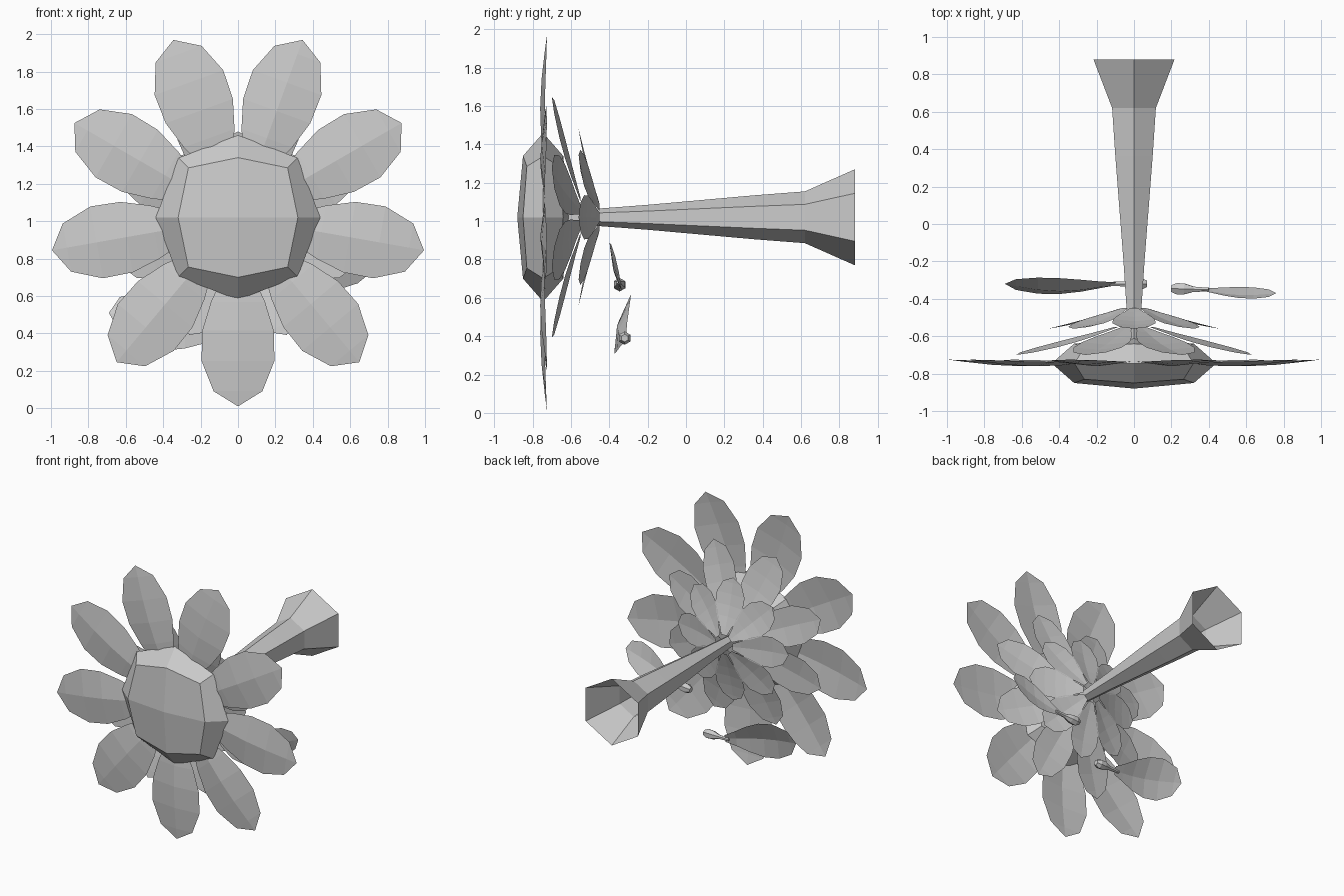
import bpy
import bmesh
import math
from mathutils import Vector

cube = bpy.data.objects.get("Cube")
if cube:
    bpy.data.objects.remove(cube, do_unlink=True)

CENTRE = Vector((0, 0, 1.02))
FRONT = Vector((0, -1, 0))

grey = bpy.data.materials.new("plain_grey")
grey.use_nodes = True
grey.diffuse_color = (0.6, 0.6, 0.6, 1)
grey.node_tree.nodes["Principled BSDF"].inputs["Base Color"].default_value = (0.6, 0.6, 0.6, 1)


def finish(name, bm):
    bmesh.ops.recalc_face_normals(bm, faces=bm.faces)
    mesh = bpy.data.meshes.new(name)
    bm.to_mesh(mesh)
    bm.free()
    mesh.materials.append(grey)
    obj = bpy.data.objects.new(name, mesh)
    bpy.context.collection.objects.link(obj)
    return obj


def skin(bm, rings):
    """Join successive closed rings with quads."""
    for a, b in zip(rings, rings[1:]):
        n = len(a)
        for i in range(n):
            j = (i + 1) % n
            bm.faces.new((a[i], a[j], b[j], b[i]))


# Outline of every petal and leaf: (position along it, share of half width)
OUTLINE = [(0, 0.2), (0.14, 0.42), (0.31, 0.74), (0.5, 0.98), (0.7, 1), (0.9, 0.67)]


def add_petal(bm, base, tip, side, bulge):
    """Creased blade; side is the half-width vector, bulge the ridge offset."""
    rows = []
    for t, w in OUTLINE:
        mid = base.lerp(tip, t)
        lift = bulge * math.sin(math.pi * t)
        rows.append([bm.verts.new(mid - side * w + lift * 0.3),
                     bm.verts.new(mid + lift),
                     bm.verts.new(mid + side * w + lift * 0.3)])
    for a, b in zip(rows, rows[1:]):
        for i in range(2):
            bm.faces.new((a[i], a[i + 1], b[i + 1], b[i]))
    end = bm.verts.new(tip)
    for i in range(2):
        bm.faces.new((rows[-1][i], rows[-1][i + 1], end))


def petal_ring(name, count, start, inner, outer, y_in, y_out, half_width, depth):
    bm = bmesh.new()
    for k in range(count):
        a = math.radians(start) + math.tau * k / count
        out = Vector((math.cos(a), 0, math.sin(a)))
        side = Vector((-math.sin(a), 0, math.cos(a))) * half_width
        add_petal(bm, CENTRE + out * inner - FRONT * y_in,
                  CENTRE + out * outer - FRONT * y_out, side, FRONT * depth)
    return finish(name, bm)


petal_ring("front_petals", 9, 270, 0.2, 1.01, -0.73, -0.725, 0.195, 0.033)
petal_ring("middle_petals", 8, 22.5, 0.1, 0.68, -0.55, -0.70, 0.14, 0.02)
petal_ring("back_petals", 8, 0, 0.07, 0.46, -0.45, -0.56, 0.115, 0.015)

# Flower head: rounded block with a two-by-two front and back
bm = bmesh.new()
rings = []
for y_axis, y_diag, r_axis, r_diag in ((-0.85, -0.83, 0.32, 0.375),
                                       (-0.745, -0.745, 0.44, 0.45),
                                       (-0.64, -0.66, 0.32, 0.375)):
    ring = []
    for i in range(8):
        a = math.tau * i / 8
        r, y = (r_diag, y_diag) if i % 2 else (r_axis, y_axis)
        ring.append(bm.verts.new(CENTRE + Vector((r * math.cos(a), y, r * math.sin(a)))))
    rings.append(ring)
skin(bm, rings)
for ring, y in ((rings[0], -0.88), (rings[-1], -0.61)):
    pole = bm.verts.new(CENTRE + Vector((0, y, 0)))
    for i in range(0, 8, 2):
        bm.faces.new((pole, ring[i], ring[i + 1], ring[(i + 2) % 8]))
finish("flower_head", bm)


def hex_tube(name, profile, origin, axis, capped):
    """Six-sided tube; profile holds (distance along axis, radius)."""
    bm = bmesh.new()
    axis = axis.normalized()
    up = Vector((0, 0, 1))
    up = (up - axis * up.dot(axis)).normalized()
    across = axis.cross(up)
    rings = []
    for d, r in profile:
        rings.append([bm.verts.new(origin + axis * d + up * (r * math.cos(math.tau * i / 6))
                                   + across * (r * math.sin(math.tau * i / 6)))
                      for i in range(6)])
    skin(bm, rings)
    if capped:
        bm.faces.new(rings[0])
        bm.faces.new(rings[-1])
    return finish(name, bm)


# Hollow stem, flared and open at the far end
hex_tube("stem", [(-0.62, 0.035), (-0.45, 0.046), (-0.2, 0.065), (0.36, 0.115),
                  (0.62, 0.135), (0.88, 0.25)], CENTRE, Vector((0, 1, 0)), False)

# Two loose leaves, each with a knobbed stalk
STALK = [(0, 0.02), (0.03, 0.035), (0.07, 0.033), (0.12, 0.016), (0.2, 0.012)]
for label, knob, base, tip, side, bulge in (
        ("right", (0.07, -0.32, 0.39), (-0.1, -0.32, 0.39), (-0.69, -0.32, 0.51),
         (0, 0.043, 0.145), (0, -0.04, 0)),
        ("left", (0.2, -0.345, 0.665), (0.36, -0.35, 0.68), (0.76, -0.37, 0.82),
         (0, -0.03, 0.11), (0, -0.02, 0))):
    bm = bmesh.new()
    add_petal(bm, Vector(base), Vector(tip), Vector(side), Vector(bulge))
    finish(label + "_leaf", bm)
    hex_tube(label + "_leaf_stalk", STALK, Vector(knob), Vector(base) - Vector(knob), True)
